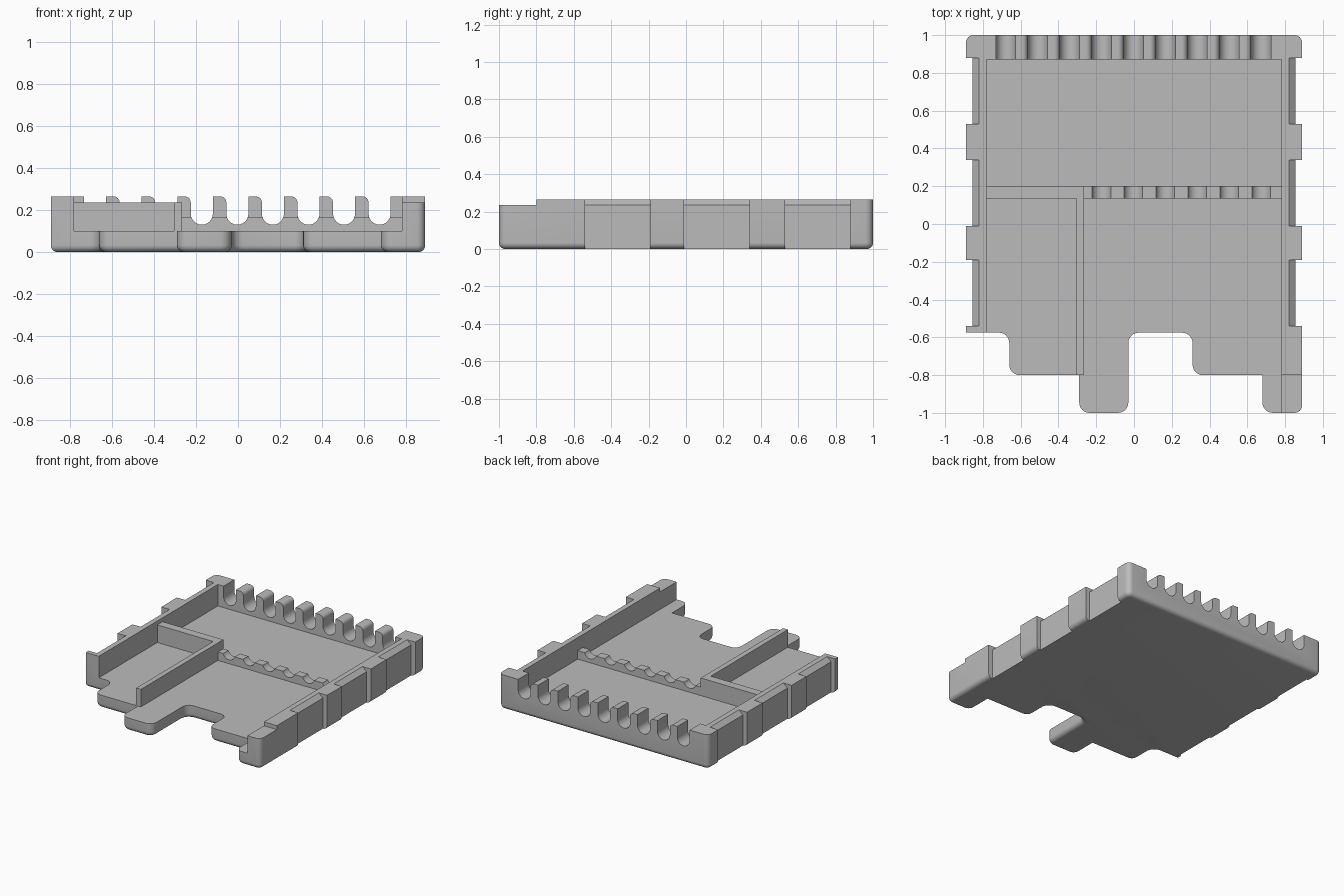
import bpy, bmesh
from math import sin, cos, pi, radians
from mathutils import Vector

if "Cube" in bpy.data.objects:
    bpy.data.objects.remove(bpy.data.objects["Cube"])

grey = bpy.data.materials.new("plain grey")
grey.use_nodes = True
color = (0.5, 0.5, 0.5, 1)
grey.diffuse_color = color
grey.node_tree.nodes["Principled BSDF"].inputs["Base Color"].default_value = color

WALL, FLOOR, LIP = 0.265, 0.10, 0.235
INNER, BACK = 0.78, 0.87


def prism(name, points, axis, lo, hi, bottom_bevel=0):
    """Extrude a 2D outline along z (points are x, y) or y (points are x, z)."""
    bm = bmesh.new()
    place = (lambda a, b: (a, b, lo)) if axis == "z" else (lambda a, b: (a, lo, b))
    base = bm.faces.new([bm.verts.new(place(*p)) for p in points])
    rim = list(base.edges)
    move = Vector((0, 0, hi - lo)) if axis == "z" else Vector((0, hi - lo, 0))
    new = bmesh.ops.extrude_face_region(bm, geom=[base], use_keep_orig=True)["geom"]
    bmesh.ops.translate(bm, vec=move, verts=[g for g in new if isinstance(g, bmesh.types.BMVert)])
    bmesh.ops.recalc_face_normals(bm, faces=bm.faces)
    if bottom_bevel:
        bmesh.ops.bevel(bm, geom=rim, offset=bottom_bevel, segments=6,
                        profile=0.5, affect="EDGES", clamp_overlap=False)
    mesh = bpy.data.meshes.new(name)
    bm.to_mesh(mesh)
    bm.free()
    mesh.materials.append(grey)
    obj = bpy.data.objects.new(name, mesh)
    bpy.context.collection.objects.link(obj)
    return obj


def box(name, x0, x1, y0, y1, z0, z1):
    return prism(name, [(x0, y0), (x1, y0), (x1, y1), (x0, y1)], "z", z0, z1)


def round_corners(corners, steps=6):
    """Replace each (x, y, radius) right-angle corner with an arc."""
    out = []
    for i, (x, y, r) in enumerate(corners):
        p = Vector((x, y))
        if not r:
            out.append((x, y))
            continue
        a = (Vector(corners[i - 1][:2]) - p).normalized() * r
        b = (Vector(corners[(i + 1) % len(corners)][:2]) - p).normalized() * r
        for k in range(steps + 1):
            t = k / steps * pi / 2
            out.append(tuple(p + a * (1 - sin(t)) + b * (1 - cos(t))))
    return out


def cut(target, cutters):
    bpy.context.view_layer.objects.active = target
    for c in cutters:
        c.hide_render = True
        mod = target.modifiers.new("cut", "BOOLEAN")
        mod.operation, mod.solver, mod.object = "DIFFERENCE", "EXACT", c
        bpy.ops.object.modifier_apply(modifier=mod.name)


# Shell outline with its stepped front edge
R = 0.055
outline = round_corners([
    (-0.89, 1, 0.04), (-0.89, -0.575, 0), (-0.66, -0.575, R), (-0.66, -0.8, R),
    (-0.29, -0.8, 0), (-0.29, -1, R), (-0.03, -1, R), (-0.03, -0.575, R),
    (0.31, -0.575, R), (0.31, -0.8, R), (0.68, -0.8, 0), (0.68, -1, R),
    (0.89, -1, 0.04), (0.89, 1, 0.04)])
shell = prism("tray_shell", outline, "z", 0, WALL, bottom_bevel=0.033)

# Open interior and lowered front end of the side wall
cutters = [box("cavity_cutter", -INNER, INNER, -1.2, BACK, FLOOR, 0.5),
           box("front_step_cutter", 0.7, 1, -1.2, -0.8, LIP, 0.5)]

# Recesses along both sides, chamfered at the top
for side in (-1, 1):
    profile = [(side * x, z) for x, z in
               [(0.855, -0.1), (0.855, LIP), (0.785, 0.295), (1, 0.295), (1, -0.1)]]
    for y in (-0.54, -0.01, 0.53):
        cutters.append(prism("recess_cutter", profile, "y", y, y + 0.35))

# Round-bottomed cable slots, each with one eased upper edge
slots = []
w, ease = 0.0525, 0.03
for i in range(9):
    cx, cz = -0.679 + i * 0.169, 0.13 + w
    pts = [(cx + w * cos(k * pi / 12), cz - w * sin(k * pi / 12)) for k in range(13)]
    if i:
        pts += [(cx - w - ease * (1 - cos(k * pi / 12)), WALL - ease + ease * sin(k * pi / 12))
                for k in range(7)]
        pts.append((cx - w - ease, 0.4))
    else:
        pts.append((cx - w, 0.4))
    pts.append((cx + w, 0.4))
    slots.append(prism("slot_cutter", pts, "y", 0.1, 1.1))
cut(shell, cutters + slots)

# Low slotted rib across the middle
rib = box("middle_rib", -0.275, INNER + 0.01, 0.135, 0.2, FLOOR - 0.02, 0.165)
cut(rib, slots)

# Walls of the side compartment
compartment = prism("compartment_wall", [
    (-INNER - 0.01, 0.135), (-0.305, 0.135), (-0.305, -0.8), (-0.265, -0.8),
    (-0.265, 0.2), (-INNER - 0.01, 0.2)], "z", FLOOR - 0.02, LIP)

for c in cutters + slots:
    bpy.data.objects.remove(c)

# Smooth the fillets while keeping the edges crisp
bpy.ops.object.select_all(action="DESELECT")
for obj in (shell, rib, compartment):
    obj.select_set(True)
bpy.context.view_layer.objects.active = shell
bpy.ops.object.shade_smooth_by_angle(angle=radians(30))
